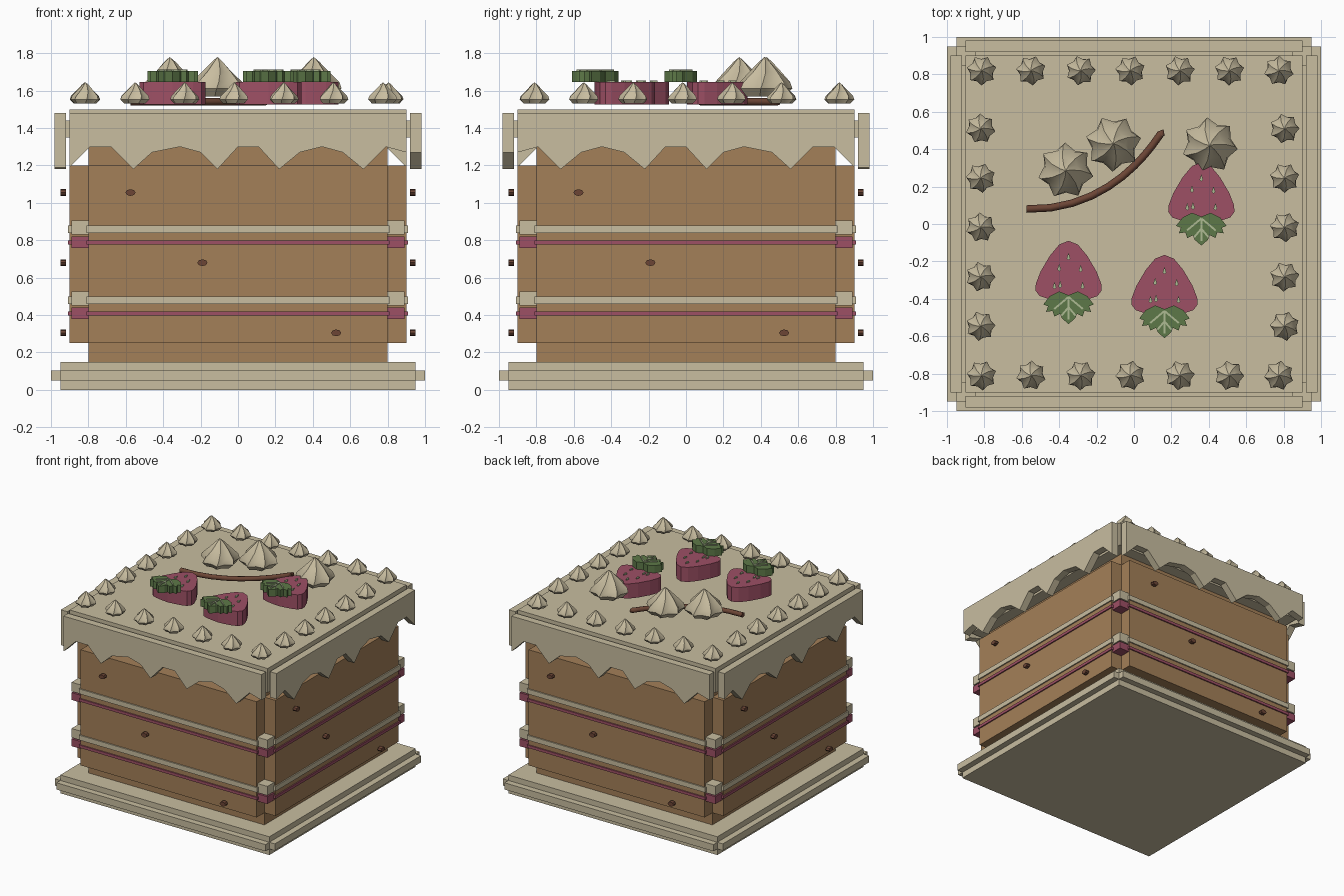
import bpy, bmesh, math, random
from mathutils import Matrix, Vector

if "Cube" in bpy.data.objects:
    bpy.data.objects.remove(bpy.data.objects["Cube"])

random.seed(4)


def material(name, rgb):
    m = bpy.data.materials.new(name)
    m.diffuse_color = (*rgb, 1)
    m.use_nodes = True
    m.node_tree.nodes["Principled BSDF"].inputs["Base Color"].default_value = m.diffuse_color
    return m


CREAM = material("cream", (0.58, 0.51, 0.35))
CAKE = material("sponge brown", (0.37, 0.215, 0.098))
BERRY = material("berry pink", (0.34, 0.08, 0.13))
LEAF = material("leaf green", (0.11, 0.19, 0.065))
PALE = material("pale green", (0.42, 0.49, 0.29))
CHOC = material("chocolate", (0.15, 0.06, 0.036))


def finish(name, bm, mat, matrix=None):
    if matrix:
        bm.transform(matrix)
    bmesh.ops.recalc_face_normals(bm, faces=bm.faces)
    me = bpy.data.meshes.new(name)
    bm.to_mesh(me)
    bm.free()
    me.materials.append(mat)
    ob = bpy.data.objects.new(name, me)
    bpy.context.collection.objects.link(ob)
    return ob


def box(name, lo, hi, mat, matrix=None):
    bm = bmesh.new()
    bmesh.ops.create_cube(bm, size=1)
    for v in bm.verts:
        v.co = Vector([(a + b) / 2 + c * (b - a) for a, b, c in zip(lo, hi, v.co)])
    return finish(name, bm, mat, matrix)


def prism(name, pts, z0, z1, mat, matrix=None):
    """Extrude a flat outline upward from z0 to z1."""
    bm = bmesh.new()
    f = bm.faces.new([bm.verts.new((x, y, z0)) for x, y in pts])
    r = bmesh.ops.extrude_face_region(bm, geom=[f])
    for v in r["geom"]:
        if isinstance(v, bmesh.types.BMVert):
            v.co.z = z1
    return finish(name, bm, mat, matrix)


def mirrored(half):
    """Close a half outline that starts and ends on the centre line."""
    return half + [(-x, y) for x, y in half[-2:0:-1]]


def smooth(ob, angle):
    bpy.ops.object.select_all(action='DESELECT')
    ob.select_set(True)
    bpy.context.view_layer.objects.active = ob
    bpy.ops.object.shade_smooth_by_angle(angle=math.radians(angle))


def dollop(name, x, y, z, radius, height, points=7):
    """Piped star of cream with twisted ridges."""
    bm = bmesh.new()
    n = points * 2
    spin = random.uniform(0, 6.28)
    rings = []
    for r, h in ((0.72, 0), (1, 0.2), (0.92, 0.36), (0.55, 0.62), (0.2, 0.88)):
        ring = []
        for i in range(n):
            rr = radius * r * (1 if i % 2 else 0.78)
            a = spin + i * math.tau / n + h * 0.5
            ring.append(bm.verts.new((x + rr * math.cos(a), y + rr * math.sin(a), z + h * height)))
        rings.append(ring)
    for a, b in zip(rings, rings[1:]):
        for i in range(n):
            j = (i + 1) % n
            bm.faces.new((a[i], a[j], b[j], b[i]))
    tip = bm.verts.new((x, y, z + height))
    for i in range(n):
        bm.faces.new((rings[-1][i], rings[-1][(i + 1) % n], tip))
    bm.faces.new(rings[0][::-1])
    smooth(finish(name, bm, CREAM), 35)


# Board, sponge core and icing slab
box("board", (-0.95, -0.95, 0), (0.95, 0.95, 0.15), CREAM)
box("sponge_core", (-0.8, -0.8, 0.15), (0.8, 0.8, 1.3), CAKE)
box("icing_top", (-0.9, -0.9, 1.3), (0.9, 0.9, 1.5), CREAM)

# Lower edge of the icing drips, left to right
DRIP = [(-0.9, 1.19), (-0.79, 1.3), (-0.68, 1.3), (-0.56, 1.18), (-0.46, 1.27),
        (-0.31, 1.3), (-0.2, 1.27), (-0.11, 1.18), (0, 1.3), (0.11, 1.3),
        (0.22, 1.18), (0.33, 1.27), (0.45, 1.3), (0.56, 1.27), (0.67, 1.18),
        (0.79, 1.3), (0.9, 1.27)]
UPRIGHT = Matrix.Rotation(math.pi / 2, 4, 'X')  # outline y becomes z, depth becomes -y

# Everything repeated on the four sides
for k in range(4):
    turn = Matrix.Rotation(k * math.pi / 2, 4, 'Z')
    box("board_rim", (-0.95, -1, 0.05), (0.95, -0.95, 0.105), CREAM, turn)
    box("sponge_panel", (-0.8, -0.9, 0.25), (0.8, -0.8, 1.2), CAKE, turn)
    flip = -1 if k % 2 else 1
    edge = [(x * flip, z) for x, z in DRIP]
    outline = edge + [(0.9 * flip, 1.48), (-0.9 * flip, 1.48)]
    prism("icing_skirt", outline, 0.92, 0.98, CREAM, turn @ UPRIGHT)
    box("skirt_joint", (-0.85, -0.925, 1.35), (0.85, -0.89, 1.44), CREAM, turn)
    for dz in (0, 0.38):
        for name, mat, z0, z1, c0, c1 in (
                ("cream_band", CREAM, 0.46, 0.50, 0.45, 0.525),
                ("jam_band", BERRY, 0.397, 0.42, 0.38, 0.44)):
            box(name, (-0.81, -0.91, z0 + dz), (0.81, -0.79, z1 + dz), mat, turn)
            box(name + "_corner", (0.8, -0.89, c0 + dz), (0.89, -0.8, c1 + dz), mat, turn)
    # Chocolate chips
    for x, z in ((-0.575, 1.055), (-0.19, 0.68), (0.525, 0.305)):
        chip = [(x + 0.027 * math.cos(i * math.tau / 8), z + 0.018 * math.sin(i * math.tau / 8))
                for i in range(8)]
        prism("chocolate_chip", chip, 0.92, 0.95, CHOC, turn @ UPRIGHT)

# Ring of small dollops and three large ones
for i in range(7):
    x = -0.815 + i * 0.265
    dollop("small_dollop", x, 0.82, 1.53, 0.08, 0.115)
    dollop("small_dollop", x, -0.81, 1.53, 0.08, 0.115)
    if 0 < i < 6:
        y = -0.81 + i * 0.264
        dollop("small_dollop", -0.82, y, 1.53, 0.08, 0.115)
        dollop("small_dollop", 0.805, y, 1.53, 0.08, 0.115)
for x, y in ((-0.365, 0.285), (-0.11, 0.43), (0.405, 0.42)):
    dollop("large_dollop", x, y, 1.57, 0.15, 0.21)

# Berry slices with leaves, veins and seeds
FRUIT = mirrored([(0, 0.21), (0.05, 0.19), (0.1, 0.13), (0.15, 0.045), (0.175, -0.02),
                  (0.177, -0.055), (0.155, -0.085), (0.11, -0.1), (0.05, -0.11), (0, -0.115)])
CROWN = mirrored([(0, -0.08), (0.05, -0.06), (0.1, -0.085), (0.135, -0.13), (0.11, -0.14),
                  (0.12, -0.17), (0.085, -0.165), (0.075, -0.195), (0.045, -0.18),
                  (0.035, -0.205), (0, -0.235)])
for cx, cy in ((-0.35, -0.3), (0.163, -0.375), (0.36, 0.12)):
    at = Matrix.Translation((cx, cy, 0))
    prism("berry", FRUIT, 1.525, 1.645, BERRY, at)
    prism("leaf", CROWN, 1.645, 1.705, LEAF, at)
    for ang, length, sx, sy in ((0, 0.12, 0, -0.09), (50, 0.1, 0, -0.09), (-50, 0.1, 0, -0.09),
                                (40, 0.06, 0, -0.145), (-40, 0.06, 0, -0.145)):
        m = at @ Matrix.Translation((sx, sy, 0)) @ Matrix.Rotation(math.radians(ang), 4, 'Z')
        box("leaf_vein", (-0.005, -length, 1.705), (0.005, 0, 1.712), PALE, m)
    for x, y in ((0, 0.125), (-0.05, 0.065), (0.065, 0.06), (-0.075, -0.03),
                 (0.075, -0.03), (-0.045, -0.025)):
        seed = [(x, y + 0.022), (x - 0.01, y - 0.008), (x, y - 0.018), (x + 0.01, y - 0.008)]
        prism("berry_seed", seed, 1.645, 1.654, PALE, at)

# Curved chocolate stem
curve = bpy.data.curves.new("chocolate_stem", 'CURVE')
curve.dimensions = '3D'
curve.bevel_depth = 0.02
curve.bevel_resolution = 2
curve.use_fill_caps = True
sp = curve.splines.new('BEZIER')
sp.bezier_points.add(1)
for p, co, hl, hr in zip(sp.bezier_points, ((-0.575, 0.08), (0.145, 0.475)),
                         ((-0.7, 0.08), (0.18, 0.58)), ((-0.03, 0.065), (0.04, 0.13))):
    p.handle_left_type = p.handle_right_type = 'FREE'
    p.co = (*co, 1.54)
    p.handle_left = (*hl, 1.54)
    p.handle_right = (*hr, 1.54)
curve.materials.append(CHOC)
bpy.context.collection.objects.link(bpy.data.objects.new("chocolate_stem", curve))
